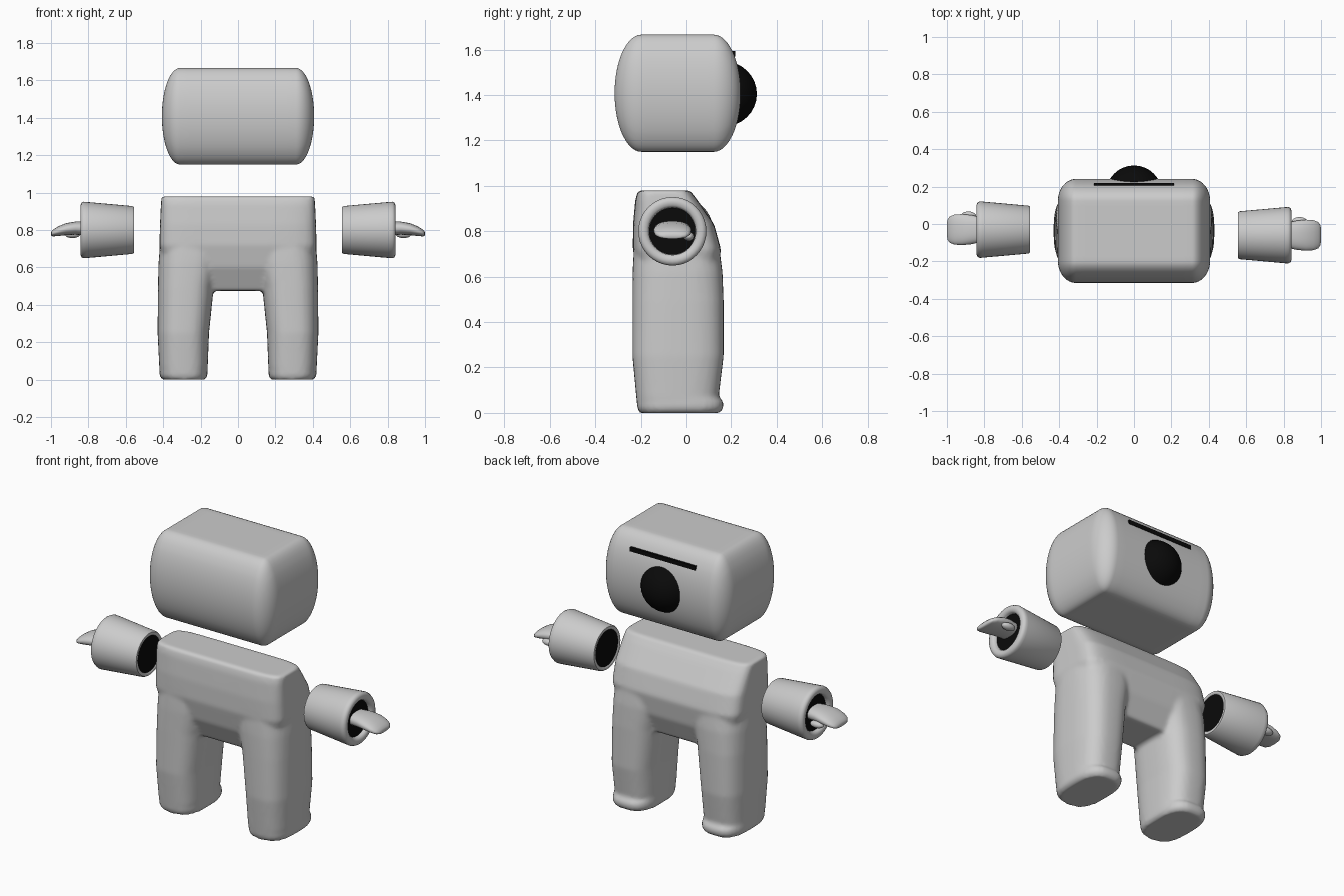
import bpy, bmesh, math
from mathutils import Vector

cube = bpy.data.objects.get("Cube")
if cube:
    bpy.data.objects.remove(cube)


def material(name, value):
    m = bpy.data.materials.new(name)
    m.use_nodes = True
    colour = (value, value, value, 1)
    m.diffuse_color = colour
    m.node_tree.nodes["Principled BSDF"].inputs["Base Color"].default_value = colour
    return m


GREY = material("light grey", 0.6)
BLACK = material("black", 0.003)


def finish(bm, name, mat, angle=40):
    bmesh.ops.recalc_face_normals(bm, faces=bm.faces)
    mesh = bpy.data.meshes.new(name)
    bm.to_mesh(mesh)
    bm.free()
    obj = bpy.data.objects.new(name, mesh)
    bpy.context.collection.objects.link(obj)
    mesh.materials.append(mat)
    bpy.ops.object.select_all(action="DESELECT")
    obj.select_set(True)
    bpy.context.view_layer.objects.active = obj
    bpy.ops.object.shade_smooth_by_angle(angle=math.radians(angle))
    return obj


def loft(bm, rings, power=2, sides=40, place=Vector):
    """Skin superellipse rings (height, u0, u1, v0, v1) and cap both ends."""
    loops = []
    for h, u0, u1, v0, v1 in rings:
        loop = []
        for i in range(sides):
            a = math.tau * i / sides
            c, s = math.cos(a), math.sin(a)
            u = math.copysign(abs(c) ** (2 / power), c)
            v = math.copysign(abs(s) ** (2 / power), s)
            p = ((u0 + u1 + u * (u1 - u0)) / 2, (v0 + v1 + v * (v1 - v0)) / 2, h)
            loop.append(bm.verts.new(place(p)))
        loops.append(loop)
    for a, b in zip(loops, loops[1:]):
        for i in range(sides):
            j = (i + 1) % sides
            bm.faces.new((a[i], a[j], b[j], b[i]))
    bm.faces.new(loops[0])
    bm.faces.new(loops[-1])


def ellipsoid(bm, centre, radii, segments=32):
    made = bmesh.ops.create_uvsphere(bm, u_segments=segments, v_segments=segments // 2, radius=1)
    for v in made["verts"]:
        v.co = Vector(centre) + Vector(c * r for c, r in zip(v.co, radii))


# Head: an ellipsoid pulled apart into a pillow-shaped box
bm = bmesh.new()
bmesh.ops.create_cube(bm, size=2)
bmesh.ops.subdivide_edges(bm, edges=bm.edges, cuts=23, use_grid_fill=True)
for v in bm.verts:
    # Middle rows and columns stretch to form the flat centre of each side
    core = Vector((max(-0.5, min(0.5, v.co.x)), max(-0.5, min(0.5, v.co.y)), 0))
    d = (v.co - core)
    d.x, d.y = d.x * 2, d.y * 2
    x, y, z = d
    d = Vector((x * math.sqrt(max(0, 1 - y*y/2 - z*z/2 + y*y*z*z/3)),
                y * math.sqrt(max(0, 1 - z*z/2 - x*x/2 + z*z*x*x/3)),
                z * math.sqrt(max(0, 1 - x*x/2 - y*y/2 + x*x*y*y/3))))
    v.co = (core.x * 0.62 + d.x * 0.097, core.y * 0.32 + d.y * 0.118 - 0.037,
            d.z * 0.258 + 1.408)
finish(bm, "head", GREY, 50)

# Round eye and slot on the back of the head
bm = bmesh.new()
ellipsoid(bm, (0, 0.163, 1.405), (0.15, 0.15, 0.145))
finish(bm, "round_eye", BLACK)
bm = bmesh.new()
bmesh.ops.create_cube(bm, size=1)
for v in bm.verts:
    v.co = (v.co.x * 0.43, v.co.y * 0.022 + 0.207, v.co.z * 0.024 + 1.582)
finish(bm, "slot", BLACK)

# Body: torso and two legs fused into one soft form
bm = bmesh.new()
loft(bm, [(0.475, -0.25, 0.25, -0.15, 0.09),
          (0.60, -0.39, 0.39, -0.21, 0.14),
          (0.72, -0.42, 0.42, -0.235, 0.155),
          (0.83, -0.417, 0.417, -0.234, 0.125),
          (0.94, -0.412, 0.412, -0.224, 0.05),
          (0.98, -0.408, 0.408, -0.212, 0.018)], power=6, sides=64)
for side in (1, -1):
    loft(bm, [(0.0, 0.175, 0.405, -0.205, 0.15),
              (0.02, 0.163, 0.42, -0.215, 0.166),
              (0.05, 0.163, 0.42, -0.218, 0.166),
              (0.07, 0.162, 0.421, -0.22, 0.145),
              (0.25, 0.155, 0.43, -0.237, 0.167),
              (0.49, 0.13, 0.428, -0.237, 0.167),
              (0.62, 0.10, 0.425, -0.236, 0.162),
              (0.75, 0.08, 0.415, -0.23, 0.145)], power=2.8,
         place=lambda p, s=side: Vector((p[0] * s, p[1], p[2])))
body = finish(bm, "body", GREY)
fuse = body.modifiers.new("fuse", "REMESH")
fuse.mode = "VOXEL"
fuse.voxel_size = 0.012
fuse.use_smooth_shade = True
soften = body.modifiers.new("soften", "SMOOTH")
soften.factor = 0.5
soften.iterations = 4

# Arms: sleeve, dark openings, mitten hand and thumb
for label, side, cy in (("left", 1, -0.06), ("right", -1, -0.03)):
    def along_x(p, s=side, c=cy):
        return Vector((p[2] * s, c + p[0], 0.8 + p[1]))

    def tube(rings):
        return [(x, -r, r, -r, r) for x, r in rings]

    bm = bmesh.new()
    loft(bm, tube([(0.575, 0.1), (0.56, 0.105), (0.556, 0.115), (0.557, 0.123), (0.565, 0.128),
                   (0.81, 0.15), (0.825, 0.151), (0.837, 0.145), (0.842, 0.132),
                   (0.84, 0.115), (0.83, 0.105), (0.80, 0.101)]), place=along_x)
    finish(bm, label + "_sleeve", GREY, 50)
    bm = bmesh.new()
    loft(bm, tube([(0.56, 0.106), (0.568, 0.106)]), place=along_x)
    loft(bm, tube([(0.81, 0.103), (0.818, 0.103)]), place=along_x)
    finish(bm, label + "_sleeve_openings", BLACK)

    bm = bmesh.new()
    loft(bm, [(0.81, -0.065, 0.065, -0.03, 0.045),
              (0.87, -0.078, 0.078, -0.025, 0.045),
              (0.92, -0.083, 0.083, -0.028, 0.036),
              (0.96, -0.08, 0.08, -0.032, 0.02),
              (0.985, -0.07, 0.07, -0.034, 0.005),
              (0.996, -0.055, 0.055, -0.033, -0.006),
              (1.0, -0.035, 0.035, -0.029, -0.014)], power=2.3, place=along_x)
    ellipsoid(bm, (side * 0.885, cy + 0.072, 0.777), (0.042, 0.025, 0.02), 20)
    finish(bm, label + "_hand", GREY, 60)
